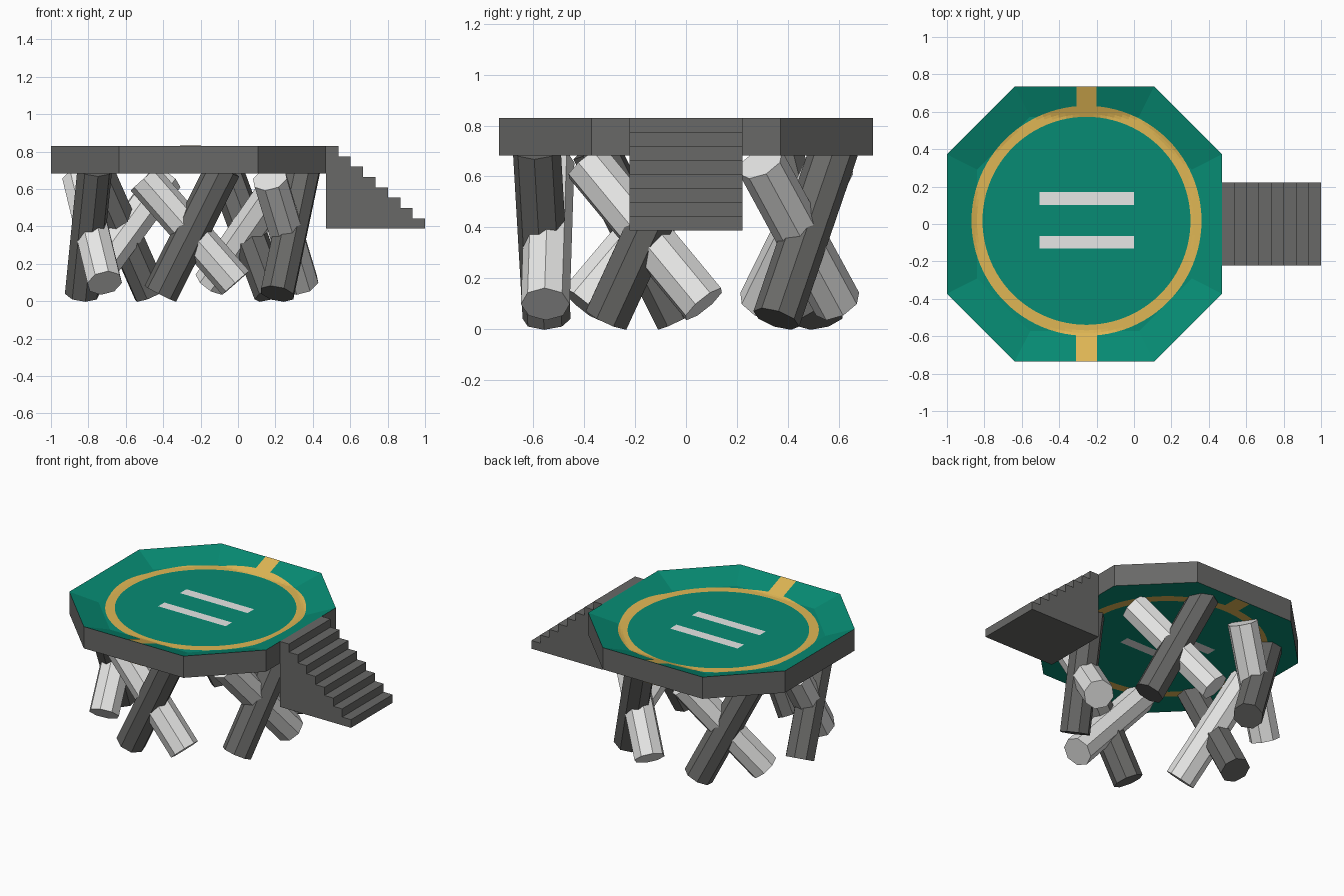
import bpy, bmesh, math
from mathutils import Vector, Matrix

if "Cube" in bpy.data.objects:
    bpy.data.objects.remove(bpy.data.objects["Cube"])

CX = -0.265                    # pad centre in x
TOP, BOTTOM, DIP = 0.83, 0.683, 0.06
A, H = 0.735, 0.3725           # octagon apothem and half side
INNER = 0.78                   # sunken floor scale


def material(name, rgb):
    m = bpy.data.materials.new(name)
    m.diffuse_color = (*rgb, 1)
    m.use_nodes = True
    m.node_tree.nodes["Principled BSDF"].inputs["Base Color"].default_value = m.diffuse_color
    return m


GREY = material("dark grey", (0.14, 0.14, 0.135))
LIGHT = material("light grey", (0.8, 0.8, 0.79))
GREEN = material("deck green", (0.002, 0.26, 0.172))
YELLOW = material("marking yellow", (0.74, 0.47, 0.09))


def finish(name, bm, mats):
    me = bpy.data.meshes.new(name)
    bm.to_mesh(me)
    bm.free()
    for m in mats:
        me.materials.append(m)
    ob = bpy.data.objects.new(name, me)
    bpy.context.collection.objects.link(ob)
    return ob


# Octagonal deck with a shallow sunken floor
def octagon(bm, scale, z):
    pts = [(A, -H), (A, H), (H, A), (-H, A), (-A, H), (-A, -H), (-H, -A), (H, -A)]
    return [bm.verts.new((CX + x * scale, y * scale, z)) for x, y in pts]


bm = bmesh.new()
low, rim, floor = octagon(bm, 1, BOTTOM), octagon(bm, 1, TOP), octagon(bm, INNER, TOP - DIP)
bm.faces.new(low[::-1])
bm.faces.new(floor)
for i in range(8):
    j = (i + 1) % 8
    bm.faces.new((low[i], low[j], rim[j], rim[i]))
    bm.faces.new((rim[i], rim[j], floor[j], floor[i]))
bm.normal_update()
for f in bm.faces:
    f.material_index = 0 if abs(f.normal.z) < 0.5 else 1
finish("deck", bm, [GREY, GREEN])


# Painted markings: thin sheets that follow the deck, repeated on the underside
def deck_height(x, y):
    x, y = abs(x - CX), abs(y)
    s = max(x / A, y / A, (x + y) / (A + H))
    return TOP - DIP + DIP * min(1, max(0, (s - INNER) / (1 - INNER)))


def marking(name, fn, nu, nv, mat):
    for side in ("top", "underside"):
        bm = bmesh.new()
        grid = []
        for i in range(nu + 1):
            row = []
            for j in range(nv + 1):
                x, y = fn(i / nu, j / nv)
                z = deck_height(x, y) + 0.002 if side == "top" else BOTTOM - 0.002
                row.append(bm.verts.new((x, y, z)))
            grid.append(row)
        for i in range(nu):
            for j in range(nv):
                f = bm.faces.new((grid[i][j], grid[i + 1][j], grid[i + 1][j + 1], grid[i][j + 1]))
                f.normal_update()
                if (f.normal.z > 0) != (side == "top"):
                    f.normal_flip()
        bmesh.ops.remove_doubles(bm, verts=bm.verts, dist=1e-5)
        finish(name + "_" + side, bm, [mat])


def ring(u, v):
    r, a = 0.556 + 0.059 * v, u * math.tau
    return -0.254 + r * math.cos(a), 0.017 + r * math.sin(a)


def rect(x0, x1, y0, y1):
    return lambda u, v: (x0 + (x1 - x0) * u, y0 + (y1 - y0) * v)


marking("landing_ring", ring, 96, 4, YELLOW)
marking("back_tick", rect(-0.307, -0.2, 0.62, 0.734), 2, 6, YELLOW)
marking("front_tick", rect(-0.311, -0.197, -0.734, -0.585), 2, 6, YELLOW)
marking("back_stripe", rect(-0.505, 0.0, 0.102, 0.171), 1, 1, LIGHT)
marking("front_stripe", rect(-0.505, 0.0, -0.131, -0.064), 1, 1, LIGHT)

# Staircase: one stepped profile extruded across y
STEPS, X0, X1, Z0, W = 8, 0.47, 1.0, 0.388, 0.222
run, rise = (X1 - X0) / STEPS, (TOP - Z0) / STEPS
profile = [(X0, Z0), (X1, Z0)]
for k in range(STEPS):
    x, z = X1 - k * run, Z0 + (k + 1) * rise
    profile += [(x, z), (x - run, z)]
bm = bmesh.new()
face = bm.faces.new([bm.verts.new((x, -W, z)) for x, z in profile])
new = bmesh.ops.extrude_face_region(bm, geom=[face])["geom"]
bmesh.ops.translate(bm, vec=(0, 2 * W, 0), verts=[g for g in new if isinstance(g, bmesh.types.BMVert)])
bmesh.ops.recalc_face_normals(bm, faces=bm.faces)
finish("staircase", bm, [GREY])


# Five crossed pairs of octagonal support beams
def beam(name, start, end, radius, mat):
    start, end = Vector(start), Vector(end)
    d = end - start
    mat4 = Matrix.Translation((start + end) / 2) @ d.to_track_quat("Z", "Y").to_matrix().to_4x4()
    bm = bmesh.new()
    bmesh.ops.create_cone(bm, cap_ends=True, segments=8, radius1=radius, radius2=radius,
                          depth=d.length, matrix=mat4)
    finish(name, bm, [mat])


for k in range(5):
    spin = Matrix.Translation((CX, 0, 0)) @ Matrix.Rotation(k * math.tau / 5, 4, "Z")
    beam(f"dark_beam_{k + 1}", spin @ Vector((-0.15, -0.548, 0.04)),
         spin @ Vector((0.187, -0.587, 0.71)), 0.095, GREY)
    beam(f"light_beam_{k + 1}", spin @ Vector((0.253, -0.553, 0.098)),
         spin @ Vector((-0.237, -0.535, 0.655)), 0.096, LIGHT)
